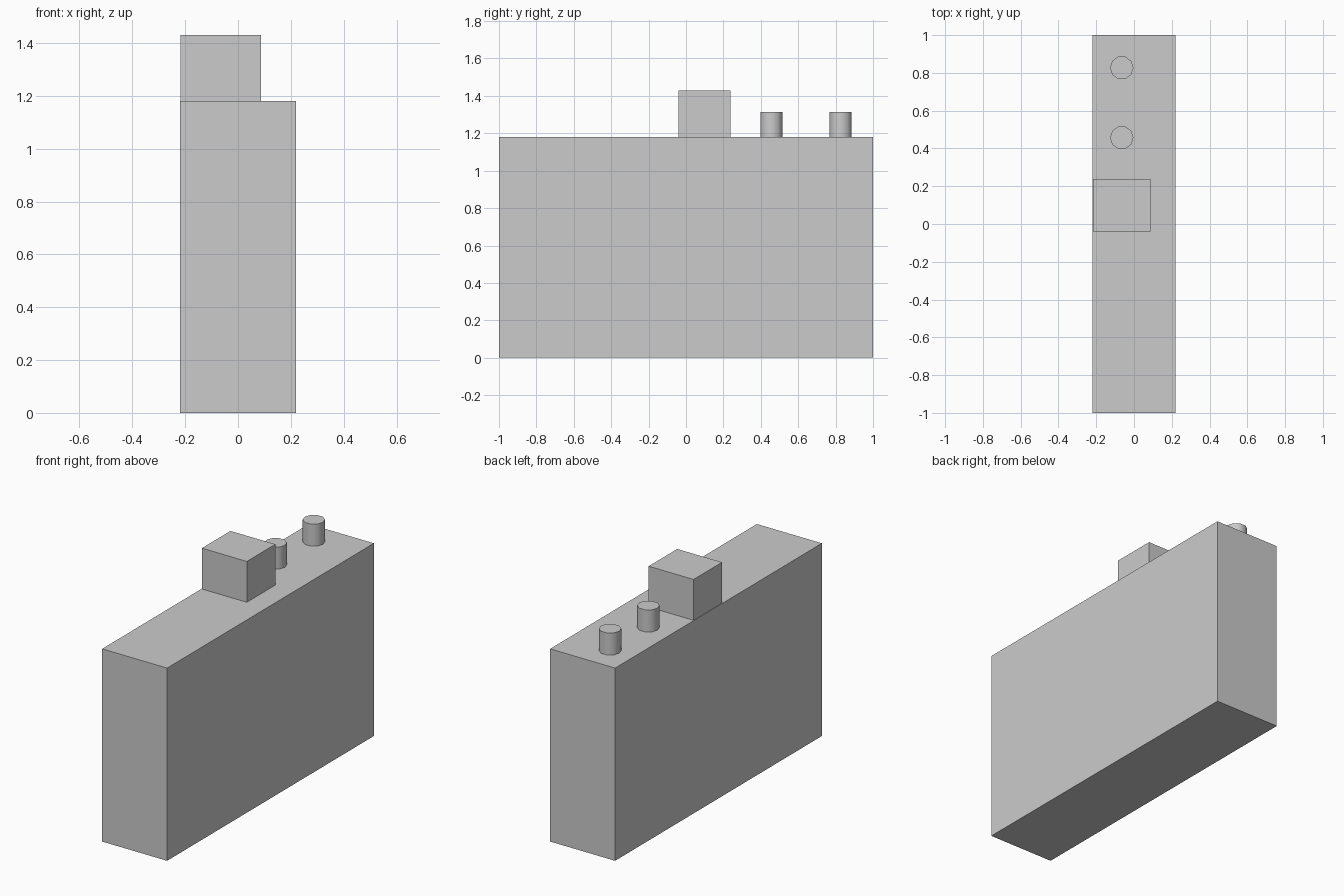
import bpy
from math import radians

if "Cube" in bpy.data.objects:
    bpy.data.objects.remove(bpy.data.objects["Cube"])


def box(name, x0, x1, y0, y1, z0, z1):
    bpy.ops.mesh.primitive_cube_add(
        size=1, location=((x0 + x1) / 2, (y0 + y1) / 2, (z0 + z1) / 2))
    ob = bpy.context.object
    ob.name = name
    ob.scale = (x1 - x0, y1 - y0, z1 - z0)
    bpy.ops.object.transform_apply(location=False, rotation=False, scale=True)
    return ob


def chimney_pot(name, y):
    bpy.ops.mesh.primitive_cylinder_add(
        vertices=10, radius=0.062, depth=BASE_TO_TOP,
        location=(-0.065, y, ROOF + BASE_TO_TOP / 2), rotation=(0, 0, radians(90)))
    bpy.context.object.name = name
    bpy.ops.object.shade_smooth_by_angle(angle=radians(40))


ROOF = 1.18
BASE_TO_TOP = 0.135

# Main slab block
box("main_block", -0.22, 0.22, -1, 1, 0, ROOF)

# Box on the roof, flush with the left side
box("roof_box", -0.217, 0.087, -0.039, 0.237, ROOF, 1.43)

# Two round stubs in a row on the roof
for i, y in enumerate((0.457, 0.827)):
    chimney_pot(f"roof_stub_{i + 1}", y)
